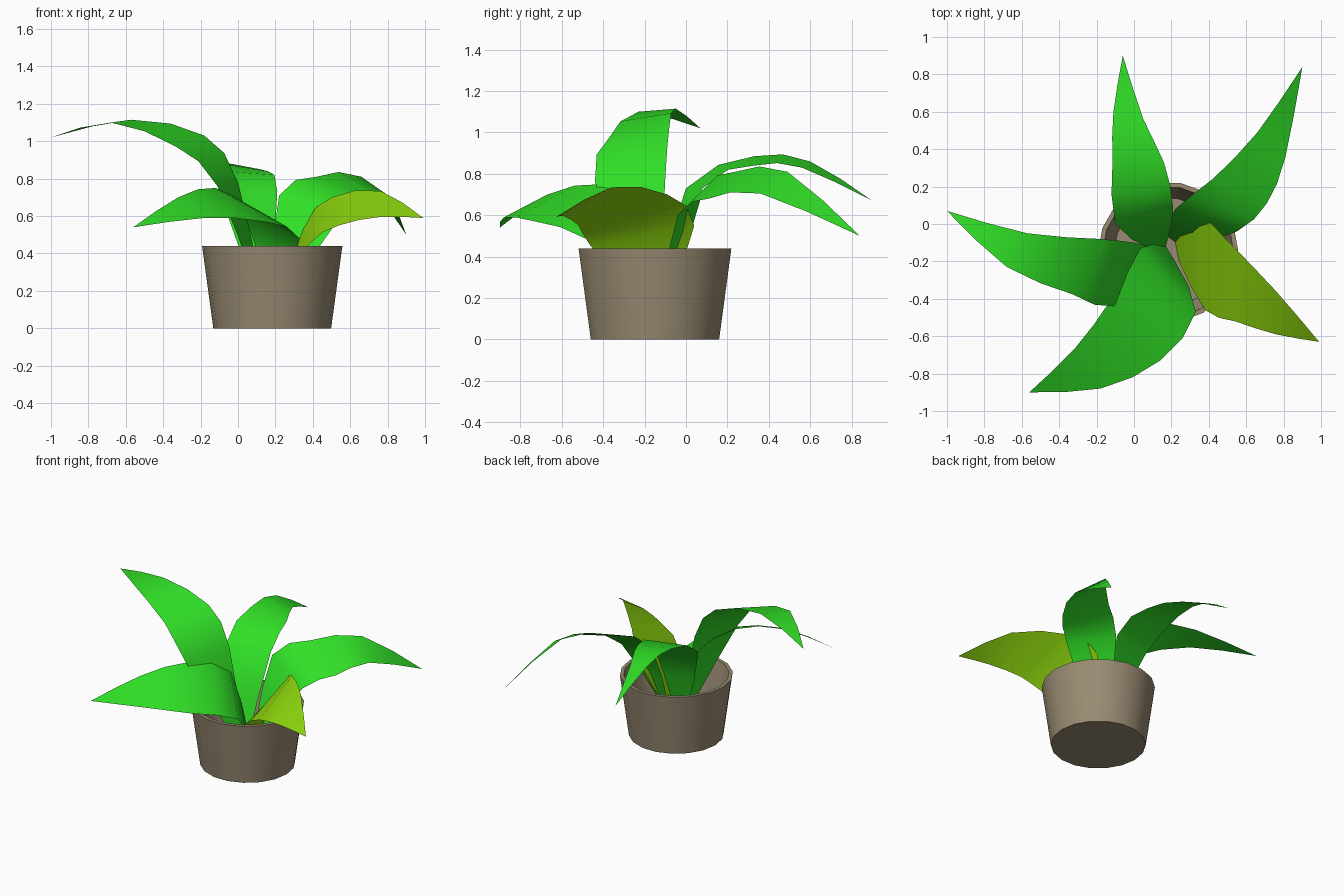
import bpy, bmesh, math
from mathutils import Vector

if "Cube" in bpy.data.objects:
    bpy.data.objects.remove(bpy.data.objects["Cube"])


def material(name, rgb):
    m = bpy.data.materials.new(name)
    m.diffuse_color = (*rgb, 1)
    m.use_nodes = True
    m.node_tree.nodes["Principled BSDF"].inputs["Base Color"].default_value = m.diffuse_color
    return m


GREEN = material("leaf green", (0.03, 0.74, 0.02))
YELLOW = material("yellow green", (0.26, 0.66, 0.004))
CLAY = material("pot brown", (0.32, 0.26, 0.17))


def finish(name, bm, mat, angle):
    me = bpy.data.meshes.new(name)
    bm.to_mesh(me)
    bm.free()
    me.materials.append(mat)
    ob = bpy.data.objects.new(name, me)
    bpy.context.collection.objects.link(ob)
    bpy.ops.object.select_all(action='DESELECT')
    ob.select_set(True)
    bpy.context.view_layer.objects.active = ob
    bpy.ops.object.shade_smooth_by_angle(angle=math.radians(angle))


def spline(points, steps=2):
    """Smooth curve through the points (Catmull-Rom)."""
    p = [Vector(q) for q in points]
    p = [2 * p[0] - p[1]] + p + [2 * p[-1] - p[-2]]
    out = []
    for i in range(1, len(p) - 2):
        a, b, c, d = p[i - 1:i + 3]
        for s in range(steps):
            t = s / steps
            out.append(0.5 * (2 * b + (c - a) * t + (2 * a - 5 * b + 4 * c - d) * t ** 2
                              + (3 * b - a - 3 * c + d) * t ** 3))
    return out


def leaf(name, mat, left, right, tip):
    """Curved blade between two edge curves, closing at the tip."""
    bm = bmesh.new()
    ls = [bm.verts.new(v) for v in spline(left + [tip])]
    rs = [bm.verts.new(v) for v in spline(right + [tip])]
    end = bm.verts.new(tip)
    for i in range(len(ls) - 1):
        bm.faces.new((ls[i], rs[i], rs[i + 1], ls[i + 1]))
    bm.faces.new((ls[-1], rs[-1], end))
    finish(name, bm, mat, 60)


# Pot: tapered hollow bucket from one profile
SIDES, CX, CY = 18, 0.183, -0.15
profile = [(0.315, 0), (0.375, 0.44), (0.35, 0.44), (0.29, 0.15)]
bm = bmesh.new()
rings = [[bm.verts.new((CX + r * math.cos(2 * math.pi * k / SIDES),
                        CY + r * math.sin(2 * math.pi * k / SIDES), z))
          for k in range(SIDES)] for r, z in profile]
for a, b in zip(rings, rings[1:]):
    for k in range(SIDES):
        n = (k + 1) % SIDES
        bm.faces.new((a[k], a[n], b[n], b[k]))
bm.faces.new(rings[0][::-1])
bm.faces.new(rings[-1])
finish("pot", bm, CLAY, 35)

# Leaves: left edge, right edge, tip
leaf("left_leaf", GREEN,
     [(0.11, -0.2, 0.18), (-0.11, -0.44, 0.76), (-0.33, -0.375, 0.97), (-0.68, -0.23, 1.10)],
     [(0.13, -0.13, 0.18), (0.0, -0.1, 0.78), (-0.18, -0.08, 1.03), (-0.57, -0.05, 1.115)],
     (-1.0, 0.07, 1.02))
leaf("back_leaf", GREEN,
     [(0.10, -0.14, 0.18), (-0.1, 0.0, 0.73), (-0.115, 0.33, 0.885), (-0.11, 0.6, 0.86)],
     [(0.17, -0.12, 0.18), (0.21, 0.08, 0.73), (0.16, 0.33, 0.84), (0.05, 0.56, 0.83)],
     (-0.06, 0.9, 0.67))
leaf("back_right_leaf", GREEN,
     [(0.17, -0.06, 0.18), (0.22, 0.08, 0.71), (0.42, 0.24, 0.81), (0.66, 0.49, 0.81)],
     [(0.27, -0.13, 0.18), (0.55, -0.04, 0.60), (0.71, 0.11, 0.68), (0.81, 0.36, 0.705)],
     (0.9, 0.84, 0.5))
leaf("front_left_leaf", GREEN,
     [(0.22, -0.2, 0.18), (0.33, -0.47, 0.48), (0.14, -0.73, 0.57), (-0.18, -0.88, 0.59)],
     [(0.17, -0.12, 0.18), (0.03, -0.13, 0.62), (-0.12, -0.4, 0.75), (-0.32, -0.67, 0.70)],
     (-0.56, -0.9, 0.54))
leaf("yellow_leaf", YELLOW,
     [(0.22, -0.1, 0.18), (0.35, 0.04, 0.55), (0.5, -0.09, 0.70), (0.76, -0.36, 0.735)],
     [(0.24, -0.2, 0.18), (0.38, -0.46, 0.45), (0.54, -0.52, 0.55), (0.76, -0.59, 0.595)],
     (0.99, -0.63, 0.59))
